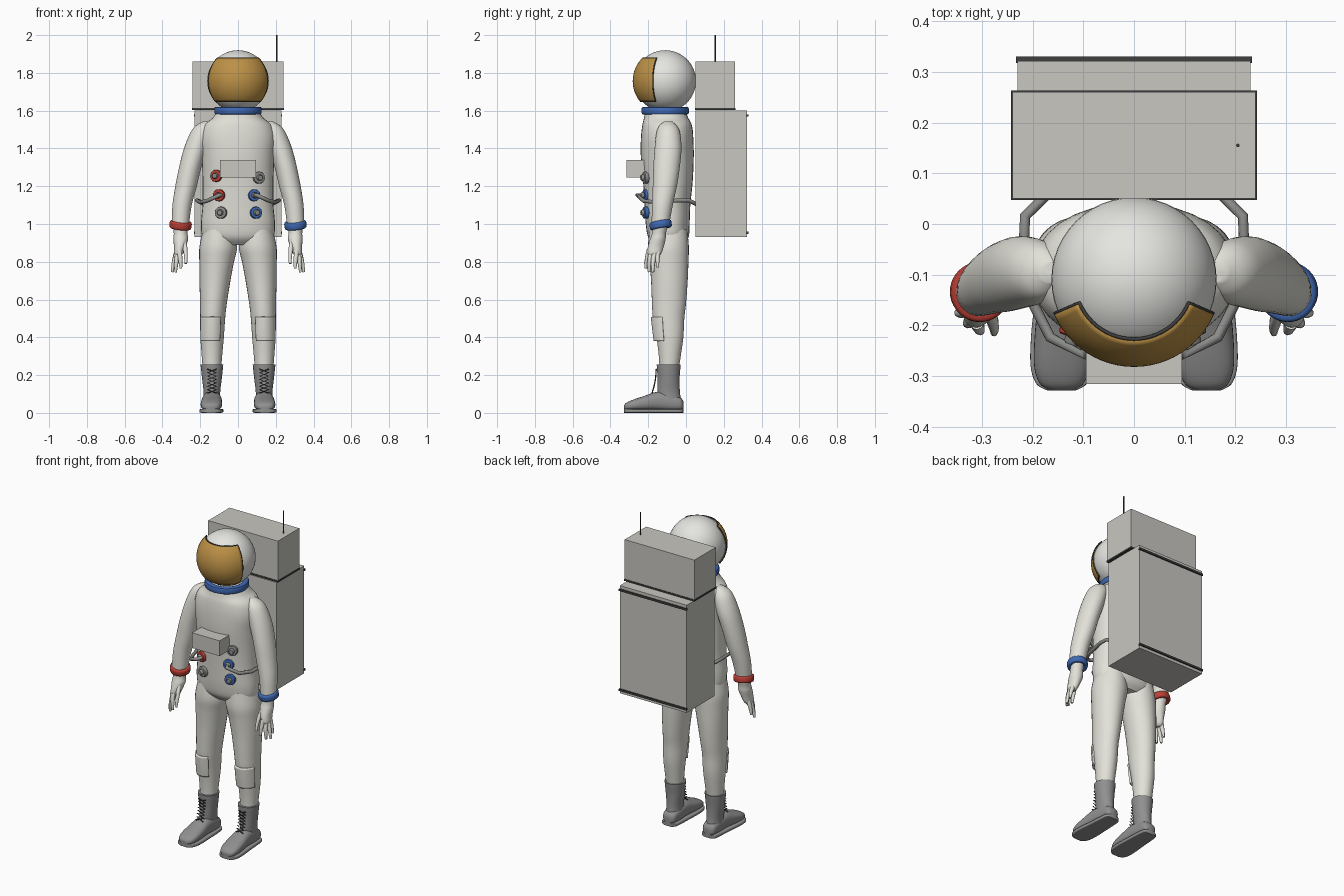
import bpy, bmesh
from math import sin, cos, pi, radians, sqrt
from mathutils import Vector, Matrix

if "Cube" in bpy.data.objects:
    bpy.data.objects.remove(bpy.data.objects["Cube"])


def material(name, r, g, b):
    m = bpy.data.materials.new(name)
    m.use_nodes = True
    m.diffuse_color = (r, g, b, 1)
    m.node_tree.nodes["Principled BSDF"].inputs["Base Color"].default_value = (r, g, b, 1)
    return m


SUIT = material("off white", .76, .75, .69)
SHELL = material("helmet white", .78, .78, .75)
PACK = material("pack grey", .58, .57, .53)
BOOT = material("boot grey", .28, .28, .28)
DARK = material("dark trim", .05, .05, .05)
METAL = material("hose grey", .26, .26, .25)
GOLD = material("visor gold", .5, .28, .06)
BLUE = material("blue", .05, .14, .45)
RED = material("red", .5, .05, .035)


def finish(bm, name, mat):
    bmesh.ops.recalc_face_normals(bm, faces=bm.faces)
    me = bpy.data.meshes.new(name)
    bm.to_mesh(me)
    bm.free()
    me.materials.append(mat)
    me.shade_smooth()
    me.set_sharp_from_angle(angle=radians(38))
    ob = bpy.data.objects.new(name, me)
    bpy.context.collection.objects.link(ob)
    return ob


def smooth_rows(rows, steps=5):
    """Catmull-Rom interpolation through rows of numbers."""
    out = []
    for i in range(len(rows) - 1):
        p = [rows[max(0, min(len(rows) - 1, i + k))] for k in (-1, 0, 1, 2)]
        for s in range(steps):
            t = s / steps
            out.append([.5 * (2*b + (c-a)*t + (2*a-5*b+4*c-d)*t*t + (3*b-a-3*c+d)*t**3)
                        for a, b, c, d in zip(*p)])
    return out + [list(rows[-1])]


def loft(name, mat, rows, side=1, axis="z", power=1.0, arc=None, seg=32):
    """Rows are (height, centre x, other centre, radius x, other radius)."""
    bm = bmesh.new()
    rings = []
    a0, a1 = arc or (0, 2 * pi)
    n = seg if arc is None else seg + 1
    for h, cx, co, rx, ro in smooth_rows(rows):
        ring = []
        for k in range(n):
            a = a0 + (a1 - a0) * k / seg
            u, v = (abs(f) ** power * (1 if f >= 0 else -1) for f in (cos(a), sin(a)))
            x, o = side * (cx + rx * u), co + ro * v
            ring.append(bm.verts.new((x, o, h) if axis == "z" else (x, h, max(o, 0))))
        rings.append(ring)
    for lo, hi in zip(rings, rings[1:]):
        for k in range(seg):
            j = (k + 1) % n
            bm.faces.new((lo[k], lo[j], hi[j], hi[k]))
    if arc is None:
        bm.faces.new(rings[0])
        bm.faces.new(rings[-1])
    return finish(bm, name, mat)


def box(name, mat, x, y, z):
    bm = bmesh.new()
    size = [b - a for a, b in (x, y, z)]
    mid = [(a + b) / 2 for a, b in (x, y, z)]
    bmesh.ops.create_cube(bm, size=1, matrix=Matrix.Translation(mid) @ Matrix.Diagonal((*size, 1)))
    return finish(bm, name, mat)


def tube(name, mat, pts, radius, taper=None, cyclic=False, smooth=False):
    cu = bpy.data.curves.new(name, "CURVE")
    cu.dimensions, cu.bevel_depth, cu.bevel_resolution, cu.use_fill_caps = "3D", radius, 3, True
    sp = cu.splines.new("NURBS" if smooth else "POLY")
    sp.points.add(len(pts) - 1)
    for i, p in enumerate(pts):
        sp.points[i].co = (*p, 1)
        sp.points[i].radius = taper[i] if taper else 1
    sp.use_cyclic_u = cyclic
    if smooth:
        sp.use_endpoint_u, sp.order_u, sp.resolution_u = True, 3, 6
    cu.materials.append(mat)
    ob = bpy.data.objects.new(name, cu)
    bpy.context.collection.objects.link(ob)


def spin(name, mat, profile, matrix, seg=40):
    """Closed ring made from a (radius, height) profile turned about local z."""
    bm = bmesh.new()
    rings = [[bm.verts.new(matrix @ Vector((r*cos(2*pi*k/seg), r*sin(2*pi*k/seg), h)))
              for r, h in profile] for k in range(seg)]
    n = len(profile)
    for k in range(seg):
        a, b = rings[k], rings[(k + 1) % seg]
        for i in range(n):
            bm.faces.new((a[i], b[i], b[(i + 1) % n], a[(i + 1) % n]))
    return finish(bm, name, mat)


def band(r, t, h):
    """Rounded rectangular profile for a ring of radius r."""
    return [(r + t * (abs(cos(a)) ** .6) * (1 if cos(a) > 0 else -1),
             h * (abs(sin(a)) ** .6) * (1 if sin(a) > 0 else -1))
            for a in (2 * pi * (k + .5) / 12 for k in range(12))]


# Helmet, visor and neck ring
HEAD = Vector((0, -.11, 1.757))
bm = bmesh.new()
bmesh.ops.create_uvsphere(bm, u_segments=48, v_segments=24, radius=.163,
                          matrix=Matrix.Translation(HEAD))
finish(bm, "helmet", SHELL)


def on_visor(u, v, r=.172):
    a, z = radians(-90 + 67 * u), .007 + .115 * v
    q = sqrt(r * r - z * z)
    return HEAD + Vector((q * cos(a), q * sin(a), z))


bm = bmesh.new()
N = 24
grid = [[bm.verts.new(on_visor(2*i/N - 1, 2*j/N - 1)) for i in range(N + 1)] for j in range(N + 1)]
for j in range(N):
    for i in range(N):
        bm.faces.new((grid[j][i], grid[j][i+1], grid[j+1][i+1], grid[j+1][i]))
visor = finish(bm, "visor", GOLD)
visor.modifiers.new("thickness", "SOLIDIFY").thickness = .012
line = [2 * i / N - 1 for i in range(N)]
edge = [(t, 1) for t in line] + [(1, -t) for t in line] + [(-t, -1) for t in line] + [(-1, t) for t in line]
tube("visor_trim", DARK, [on_visor(u, v, .169) for u, v in edge], .0035, cyclic=True)
spin("neck_ring", BLUE, band(.108, .018, .021), Matrix.Translation((0, -.11, 1.6)))

# Torso
loft("torso", SUIT, [
    (.89, 0, -.09, .13, .075), (.93, 0, -.093, .186, .107), (1.0, 0, -.097, .196, .116),
    (1.1, 0, -.098, .188, .121), (1.22, 0, -.096, .188, .131), (1.35, 0, -.099, .192, .14),
    (1.45, 0, -.1, .2, .139), (1.52, 0, -.1, .182, .132), (1.56, 0, -.105, .137, .118),
    (1.6, 0, -.11, .108, .105)], power=.9)

for s, word in ((1, "left"), (-1, "right")):
    # Arm, cuff ring and glove
    loft(word + "_arm", SUIT, [
        (1.543, .165, -.095, .02, .02), (1.52, .18, -.095, .045, .047), (1.48, .194, -.094, .06, .063),
        (1.4, .224, -.095, .062, .071), (1.3, .253, -.103, .059, .07), (1.2, .275, -.112, .057, .064),
        (1.1, .296, -.125, .051, .055), (1.0, .305, -.135, .046, .047)], s)
    tilt = Matrix.Translation((s*.304, -.134, .995)) @ Matrix.Rotation(radians(10), 4, "X") \
        @ Matrix.Rotation(radians(-6 * s), 4, "Y")
    spin(word + "_cuff_ring", BLUE if s > 0 else RED, band(.047, .012, .02), tilt)
    loft(word + "_glove", SUIT, [
        (.99, .305, -.136, .038, .038), (.95, .304, -.143, .036, .037), (.92, .303, -.149, .039, .041),
        (.88, .308, -.16, .031, .042), (.845, .315, -.167, .024, .037), (.83, .317, -.17, .012, .025)], s)
    fingers = [((.31, -.195, .86), (.305, -.21, .81), (.302, -.212, .765)),
               ((.318, -.182, .85), (.328, -.2, .8), (.33, -.195, .745)),
               ((.322, -.165, .85), (.342, -.178, .8), (.348, -.175, .745)),
               ((.322, -.148, .855), (.338, -.152, .82), (.345, -.15, .77)),
               ((.288, -.168, .91), (.274, -.2, .86), (.276, -.215, .79))]
    for i, f in enumerate(fingers):
        tube(f"{word}_finger_{i + 1}", SUIT, [(s*x, y, z) for x, y, z in f], .0125,
             (1.1, 1, .55), smooth=True)

    # Leg and knee patch
    loft(word + "_leg", SUIT, [
        (.97, .1, -.093, .085, .1), (.88, .104, -.093, .1, .108), (.8, .113, -.09, .092, .103),
        (.7, .122, -.088, .082, .097), (.58, .13, -.09, .071, .09), (.5, .134, -.092, .066, .083),
        (.4, .137, -.085, .062, .071), (.3, .138, -.086, .054, .058), (.22, .138, -.09, .048, .05)], s)
    patch = loft(word + "_knee_patch", SUIT, [
        (.38, .137, -.09, .066, .081), (.44, .136, -.093, .068, .086), (.508, .135, -.095, .07, .091)],
        s, arc=(radians(-130), radians(-20)))
    patch.modifiers.new("thickness", "SOLIDIFY").thickness = .014

    # Boot: shaft, foot and sole
    loft(word + "_boot_shaft", BOOT, [
        (.05, .138, -.085, .046, .062), (.11, .138, -.092, .044, .06), (.18, .138, -.092, .052, .058),
        (.235, .138, -.092, .058, .062), (.255, .138, -.092, .06, .063)], s)
    foot = [(-.328, .143, .028, .022, .012), (-.315, .143, .034, .043, .02), (-.28, .142, .041, .055, .029),
            (-.22, .14, .051, .056, .039), (-.15, .138, .062, .051, .05), (-.08, .137, .056, .047, .048),
            (-.03, .137, .047, .041, .035), (-.014, .137, .04, .024, .022)]
    loft(word + "_boot_foot", BOOT, foot, s, "y", power=.8)
    loft(word + "_sole", BOOT, [(y, x, .011, r + .007, .011) for y, x, _, r, _ in foot], s, "y", power=.35)
    for d in (1, -1):
        lace = [(s * (.138 + .024 * d * (-1) ** k), -.158 - .022 * (1 - k / 7) ** 2, .105 + .018 * k)
                for k in range(8)]
        tube(f"{word}_lace_{'a' if d > 0 else 'b'}", DARK, lace, .0035)

    # Hose from chest connector round to the pack
    hose = [(.088, -.22, 1.152), (.1, -.258, 1.152), (.165, -.224, 1.122), (.2, -.155, 1.115),
            (.217, -.04, 1.125), (.215, .015, 1.125), (.175, .055, 1.105)]
    tube(word + "_hose", METAL, [(s*x, y, z) for x, y, z in hose], .0105)

# Chest control box and hose connectors
box("chest_box", PACK, (-.095, .095), (-.316, -.19), (1.245, 1.34))
for i, (x, z, mat) in enumerate([(-.115, 1.255, RED), (.11, 1.245, METAL), (-.1, 1.152, RED),
                                 (.085, 1.152, BLUE), (-.09, 1.06, METAL), (.095, 1.06, BLUE)]):
    turn = Matrix.Translation((x, -.212, z)) @ Matrix.Rotation(x * 3, 4, "Z") @ Matrix.Rotation(pi/2, 4, "X")
    spin(f"connector_{i + 1}", mat, band(.022, .01, .014), turn, 24)
    spin(f"connector_core_{i + 1}", METAL if mat is not METAL else BOOT,
         [(.0005, -.03), (.016, -.03), (.016, .022), (.012, .028), (.0005, .028)], turn, 20)

# Life support pack with rails and antenna
box("pack_lower", PACK, (-.23, .23), (.05, .322), (.93, 1.6))
box("pack_upper", PACK, (-.24, .24), (.05, .26), (1.612, 1.86))
box("pack_seam", DARK, (-.243, .243), (.047, .263), (1.604, 1.614))
for name, z in (("upper_rail", 1.575), ("lower_rail", .953)):
    box(name, DARK, (-.233, .233), (.318, .33), (z - .006, z + .006))
tube("antenna", DARK, [(.205, .155, 1.85), (.205, .155, 2.0)], .0035)
